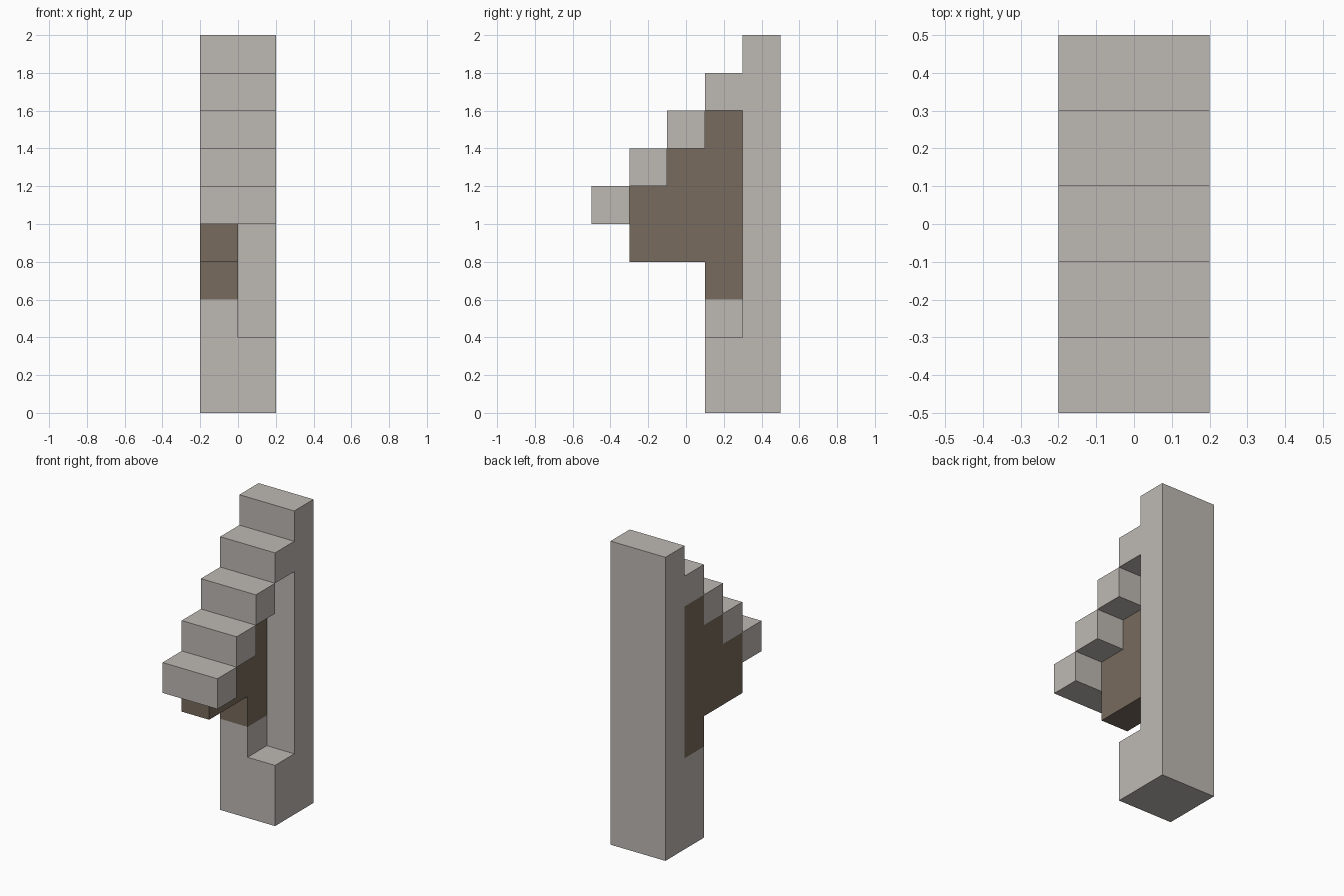
import bpy
import bmesh

cube = bpy.data.objects.get("Cube")
if cube:
    bpy.data.objects.remove(cube, do_unlink=True)


def make_material(name, rgb):
    mat = bpy.data.materials.new(name)
    mat.use_nodes = True
    color = (*rgb, 1.0)
    mat.diffuse_color = color
    bsdf = next(n for n in mat.node_tree.nodes if n.type == 'BSDF_PRINCIPLED')
    bsdf.inputs["Base Color"].default_value = color
    return mat


def extrude_profile(name, profile, x0, x1, mat):
    """Extrude a (y, z) outline along x from x0 to x1."""
    bm = bmesh.new()
    face = bm.faces.new([bm.verts.new((x0, y, z)) for y, z in profile])
    result = bmesh.ops.extrude_face_region(bm, geom=[face])
    moved = [v for v in result["geom"] if isinstance(v, bmesh.types.BMVert)]
    bmesh.ops.translate(bm, verts=moved, vec=(x1 - x0, 0, 0))
    bmesh.ops.recalc_face_normals(bm, faces=bm.faces)
    mesh = bpy.data.meshes.new(name)
    bm.to_mesh(mesh)
    bm.free()
    mesh.materials.append(mat)
    obj = bpy.data.objects.new(name, mesh)
    bpy.context.collection.objects.link(obj)
    return obj


def rect(y0, y1, z0, z1):
    return [(y0, z0), (y1, z0), (y1, z1), (y0, z1)]


stone = make_material("pale stone", (0.515, 0.485, 0.451))
brown = make_material("dark brown", (0.188, 0.147, 0.109))

HALF = 0.2   # half the width of the model
UNIT = 0.2   # size of one step

# Tall back pillar with its foot and the uppermost step
extrude_profile("pillar", [
    (0.1, 0), (0.5, 0), (0.5, 2), (0.3, 2), (0.3, 1.8), (0.1, 1.8),
    (0.1, 1.6), (0.3, 1.6), (0.3, 0.4), (0.1, 0.4)], -HALF, HALF, stone)

# Full-width steps descending towards the front
for i in range(3):
    y, z = -0.1 - UNIT * i, 1.4 - UNIT * i
    extrude_profile(f"step_{i + 1}", rect(y, y + UNIT, z, z + UNIT), -HALF, HALF, stone)

# Half-width block on the foot
extrude_profile("foot_block", rect(0.1, 0.3, 0.4, 0.6), -HALF, 0, stone)

# Half-width stepped bracket carrying the steps
extrude_profile("bracket", [
    (0.1, 0.6), (0.3, 0.6), (0.3, 1.6), (0.1, 1.6), (0.1, 1.4), (-0.1, 1.4),
    (-0.1, 1.2), (-0.3, 1.2), (-0.3, 0.8), (0.1, 0.8)], -HALF, 0, brown)
